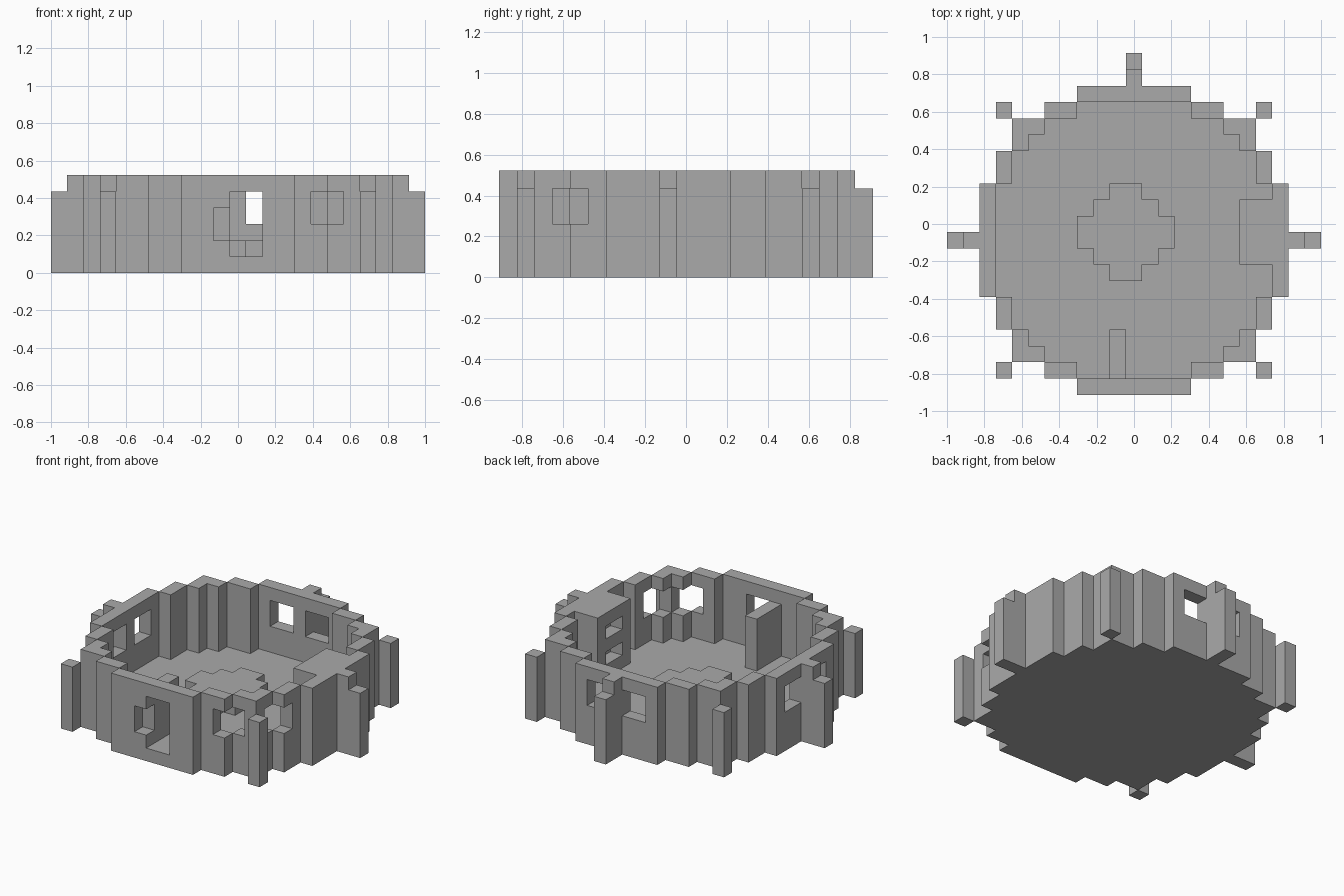
import bpy, bmesh
from mathutils import Vector

old = bpy.data.objects.get("Cube")
if old:
    bpy.data.objects.remove(old, do_unlink=True)

U = 2 / 23          # edge of one block
WALL_TOP = 6        # wall height in blocks
POST_TOP = 5
CENTRE_Y = -1       # the round room sits one block forward

stone = bpy.data.materials.new("grey_stone")
stone.use_nodes = True
grey = (0.4, 0.4, 0.4, 1)
stone.diffuse_color = grey
stone.node_tree.nodes["Principled BSDF"].inputs["Base Color"].default_value = grey


def block(xs, ys, zs):
    """Cells of a box; each range includes both ends."""
    span = lambda r: range(r[0], r[1] + 1)
    return {(x, y, z) for x in span(xs) for y in span(ys) for z in span(zs)}


# Round plan: half width of each row, counted from the middle row outward
HALF = [9, 9, 9, 9, 8, 8, 7, 7, 5, 3]


def in_plan(x, y):
    row = abs(y - CENTRE_Y)
    return row < len(HALF) and abs(x) <= HALF[row]


plan = {(x, y) for x in range(-9, 10) for y in range(-10, 9) if in_plan(x, y)}
rim = {(x, y) for x, y in plan
       if not all(in_plan(x + a, y + b) for a, b in ((1, 0), (-1, 0), (0, 1), (0, -1)))}

parts = {}
parts["floor"] = {(x, y, 0) for x, y in plan}

# Outer wall with its openings
wall = {(x, y, z) for x, y in rim for z in range(1, WALL_TOP)}
pane = (3, 4)
for xs in ((-2, -1), (1, 2)):                 # back windows
    wall -= block(xs, (8, 8), pane)
for ys in ((-3, -2), (0, 1)):                 # windows on the -x side
    wall -= block((-9, -9), ys, pane)
for k in range(4):                            # stepped corner windows
    wall -= block((5 + k, 5 + k), (k - 9, k - 9), pane)
wall -= block((0, 1), (-10, -10), (1, 4))     # front opening and its side notch
wall -= block((-1, -1), (-10, -10), (2, 3))
parts["wall"] = wall

# Stepped round dais in the middle of the floor
dais = set()
for step in range(3):
    dais |= block((-3 + step, 2 - step), (-1 - step, step), (1, 1))
parts["dais"] = dais

# Partition beside the front opening
parts["partition"] = block((-1, -1), (-9, -7), (1, 4))

# Cabinet against the +x wall with two open shelves
cabinet = block((7, 8), (-2, 1), (1, WALL_TOP - 1))
for z in (2, 4):
    cabinet -= block((7, 7), (-1, 0), (z, z))
parts["cabinet"] = cabinet

# Buttresses: a tall inner block and a lower outer block
for name, inner, outer in (("left_buttress", (10, -1), (11, -1)),
                           ("right_buttress", (-10, -1), (-11, -1)),
                           ("back_buttress", (0, 9), (0, 10))):
    cells = set()
    for (x, y), top in ((inner, WALL_TOP), (outer, POST_TOP)):
        cells |= block((x, x), (y, y), (0, top - 1))
    parts[name] = cells

# Free-standing corner posts
for side, x in (("left", 8), ("right", -8)):
    for end, y in (("front", -9), ("back", 7)):
        parts[f"{end}_{side}_post"] = block((x, x), (y, y), (0, POST_TOP - 1))

solid = set().union(*parts.values())


def build(name, cells):
    """Mesh the outer faces of the cells, leaving out faces hidden by neighbours."""
    bm = bmesh.new()
    verts = {}

    def vert(p):
        key = tuple(round(2 * c) for c in p)
        if key not in verts:
            verts[key] = bm.verts.new(p * U)
        return verts[key]

    for cell in sorted(cells):
        mid = Vector(cell) + Vector((0, 0, 0.5))
        for axis in range(3):
            for sign in (1, -1):
                n = Vector((0, 0, 0))
                n[axis] = sign
                if tuple(int(c) for c in Vector(cell) + n) in solid:
                    continue
                a = Vector((0, 0, 0))
                a[(axis + 1) % 3] = 0.5
                b = n.cross(a)
                face = mid + n / 2
                bm.faces.new([vert(face + d) for d in (-a - b, a - b, a + b, b - a)])
    mesh = bpy.data.meshes.new(name)
    bm.to_mesh(mesh)
    bm.free()
    mesh.materials.append(stone)
    bpy.context.collection.objects.link(bpy.data.objects.new(name, mesh))


for part_name, part_cells in parts.items():
    build(part_name, part_cells)
